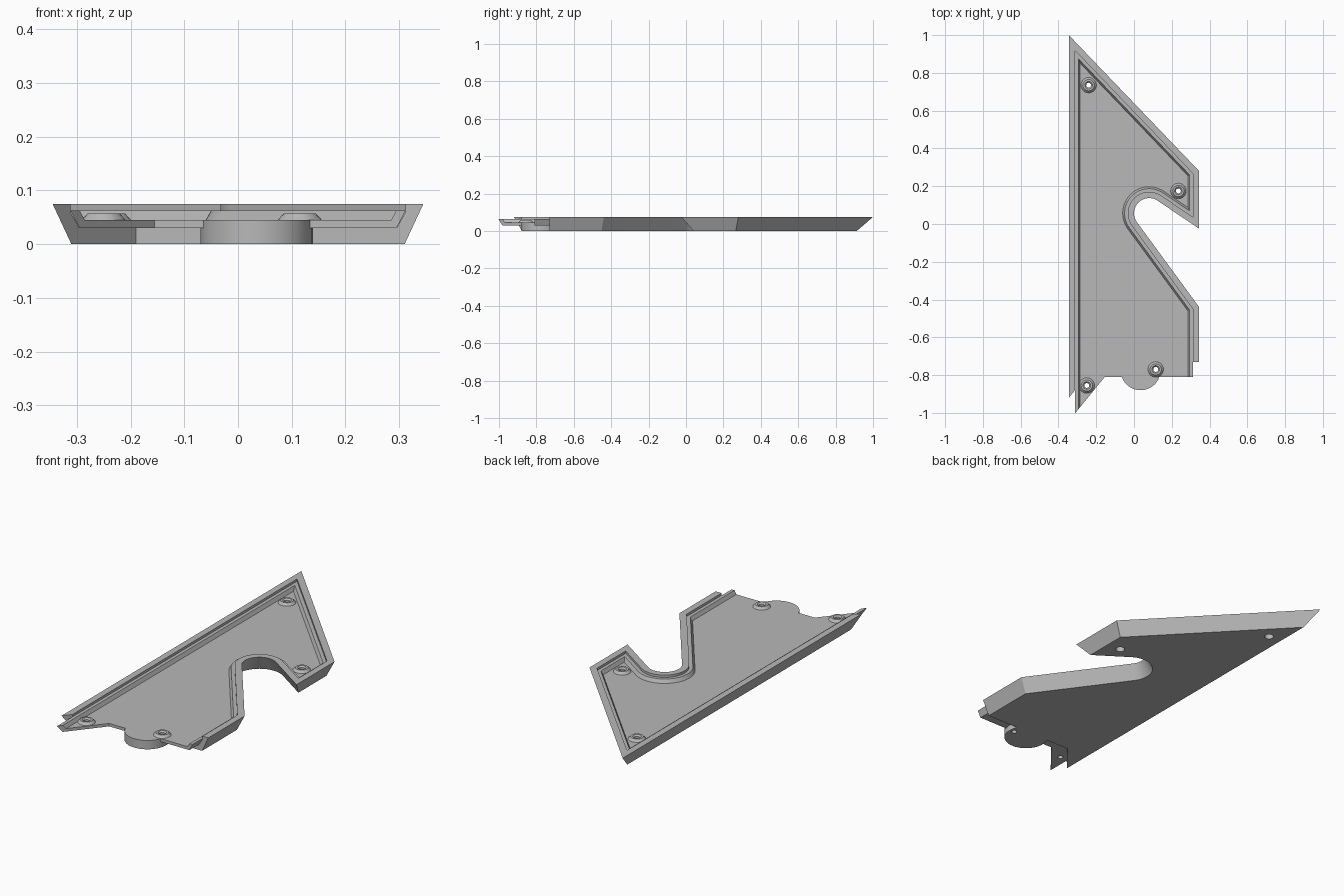
import bpy, bmesh, math
from mathutils import Vector

if "Cube" in bpy.data.objects:
    bpy.data.objects.remove(bpy.data.objects["Cube"])

grey = bpy.data.materials.new("plain_grey")
grey.use_nodes = True
grey.diffuse_color = (0.48, 0.48, 0.48, 1)
grey.node_tree.nodes["Principled BSDF"].inputs["Base Color"].default_value = grey.diffuse_color

HALF = 0.345          # half width at the rim
LOW, HIGH = (-0.19, -0.73), (-0.155, -0.81)   # front corners of the two layers
SLOPE = 1.226         # slant of the front left edge
HOLES = [(-0.24, 0.735), (0.235, 0.175), (0.115, -0.77), (-0.25, -0.855)]


def make_object(name, bm):
    bmesh.ops.recalc_face_normals(bm, faces=bm.faces)
    mesh = bpy.data.meshes.new(name)
    bm.to_mesh(mesh)
    bm.free()
    mesh.materials.append(grey)
    obj = bpy.data.objects.new(name, mesh)
    bpy.context.collection.objects.link(obj)
    return obj


def loft(name, rings, caps, wrap_rings):
    """Join equal rings of points with quads."""
    bm = bmesh.new()
    rows = [[bm.verts.new(p) for p in ring] for ring in rings]
    n = len(rows[0])
    for i in range(len(rows) if wrap_rings else len(rows) - 1):
        a, b = rows[i], rows[(i + 1) % len(rows)]
        for j in range(n):
            k = (j + 1) % n
            bm.faces.new((a[j], a[k], b[k], b[j]))
    if caps:
        bm.faces.new(rows[0])
        bm.faces.new(rows[-1])
    return make_object(name, bm)


def shade(obj):
    bpy.ops.object.select_all(action="DESELECT")
    obj.select_set(True)
    bpy.context.view_layer.objects.active = obj
    bpy.ops.object.shade_smooth_by_angle(angle=math.radians(25))


# Rim outline: left side, apex, right side, round notch, right side
centre, radius = Vector((0.08, 0.057)), 0.08
tip, heel = Vector((HALF, -0.025)), Vector((HALF, -0.44))


def tangent_angle(point, side):
    v = point - centre
    return math.atan2(v.y, v.x) + side * math.acos(radius / v.length)


start = tangent_angle(tip, 1)
end = tangent_angle(heel, -1) + math.tau
STEPS = 28
arc = [centre + radius * Vector((math.cos(a), math.sin(a)))
       for a in (start + (end - start) * i / STEPS for i in range(STEPS + 1))]
outline = [Vector((-HALF, -0.9)), Vector((-HALF, 1)), Vector((HALF, 0.28)), tip,
           *arc, heel, Vector((HALF, -0.73))]


def inset(d, corner):
    """Outline moved inward by d, with its ends on the front edge."""
    points = [Vector((d - HALF, corner[1] + SLOPE * (d - HALF - corner[0])))]
    for a, b, c in zip(outline, outline[1:], outline[2:]):
        u, v = (b - a).normalized(), (c - b).normalized()
        n1, n2 = Vector((u.y, -u.x)), Vector((v.y, -v.x))
        points.append(b + (n1 + n2) * d / (1 + n1.dot(n2)))
    points.append(Vector((HALF - d, corner[1])))
    return points


def sweep(name, profile, corner):
    paths = [[(p.x, p.y, z) for p in inset(d, corner)] for d, z in profile]
    return loft(name, list(zip(*paths)), True, False)


# Sloped outer rim and the raised lip inside it
shade(sweep("outer_rim", [(0.035, 0), (0, 0.075), (0.033, 0.075), (0.033, 0.06),
                          (0.05, 0.03), (0.05, 0)], LOW))
shade(sweep("inner_lip", [(0.033, 0.063), (0.05, 0.063), (0.06, 0.045),
                          (0.06, 0.03), (0.05, 0.03)], HIGH))


# Floor layers with the round front tab and the screw holes
def floor(name, d, corner, z0, z1, hole_radii):
    mid, r = Vector((0.035, -0.775)), 0.105
    a = math.asin((corner[1] - mid.y) / r)
    span = -math.pi - 2 * a
    tab = [mid + r * Vector((math.cos(a + span * i / 24), math.sin(a + span * i / 24)))
           for i in range(25)]
    loop = inset(d, corner) + tab + [Vector(corner)]
    obj = loft(name, [[(p.x, p.y, z) for p in loop] for z in (z0, z1)], True, False)
    for (x, y), r in zip(HOLES, hole_radii):
        if r == 0:
            continue
        bpy.ops.mesh.primitive_cylinder_add(vertices=24, radius=r, depth=0.3, location=(x, y, 0))
        cutter = bpy.context.object
        cutter.hide_render = True
        cut = obj.modifiers.new("hole", "BOOLEAN")
        cut.operation, cut.solver, cut.object = "DIFFERENCE", "EXACT", cutter
        bpy.context.view_layer.objects.active = obj
        bpy.ops.object.modifier_apply(modifier=cut.name)
        bpy.data.objects.remove(cutter)
    shade(obj)


floor("floor_lower", 0.05, LOW, 0, 0.03, (0.022, 0.022, 0.013, 0))
floor("floor_upper", 0.06, HIGH, 0.03, 0.045, (0.013,) * 4)

# Conical screw bosses
boss_profile = [(0.013, 0.044), (0.013, 0.05), (0.02, 0.057), (0.03, 0.057), (0.042, 0.044)]
for i, (x, y) in enumerate(HOLES):
    rings = []
    for k in range(24):
        a = math.tau * k / 24
        rings.append([(x + r * math.cos(a), y + r * math.sin(a), z) for r, z in boss_profile])
    shade(loft(f"screw_boss_{i + 1}", rings, False, True))
